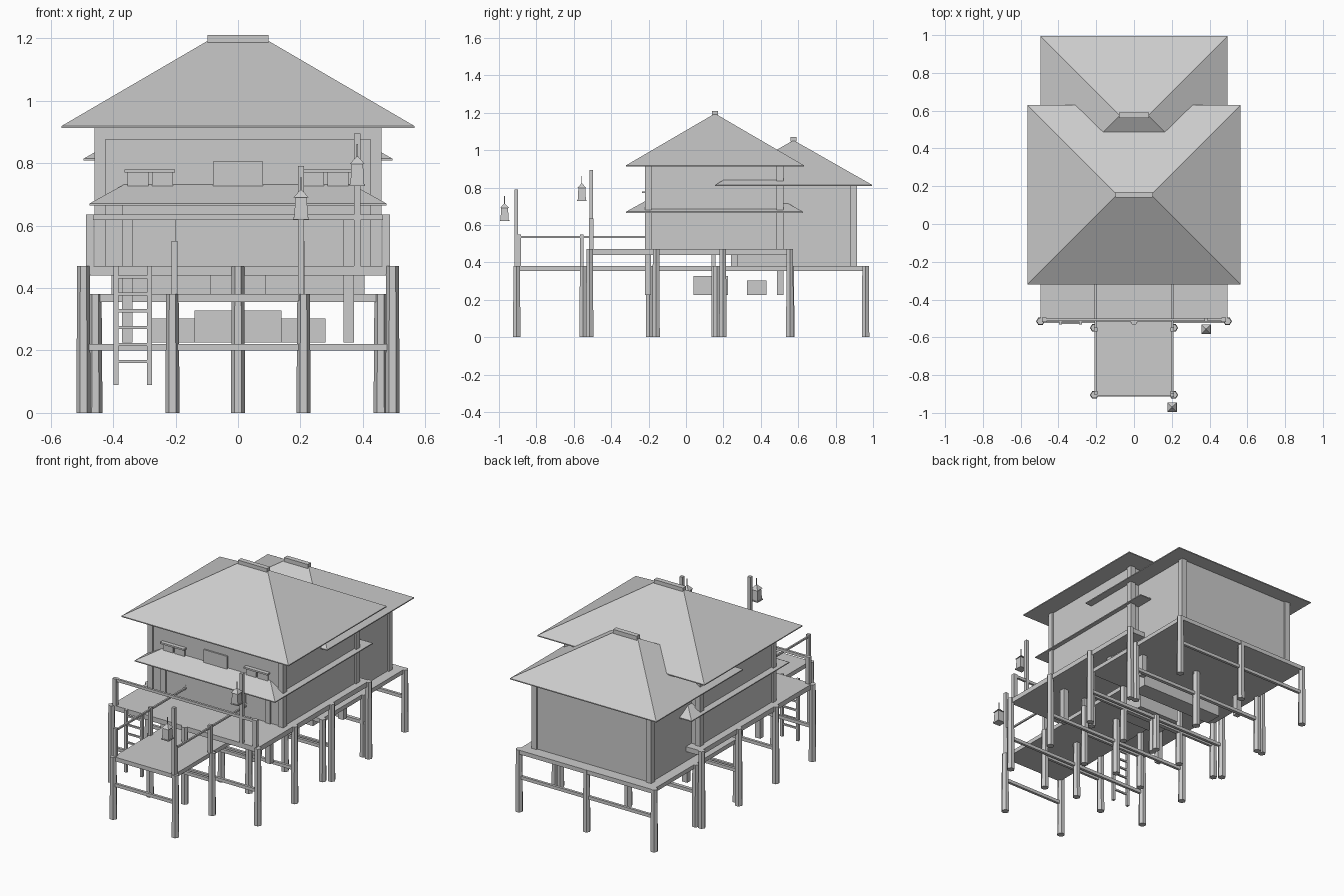
import bpy
import bmesh
import math
from mathutils import Matrix

cube = bpy.data.objects.get("Cube")
if cube:
    bpy.data.objects.remove(cube, do_unlink=True)

grey = bpy.data.materials.new("plain_grey")
grey.use_nodes = True
grey.diffuse_color = (0.6, 0.6, 0.6, 1)
grey.node_tree.nodes["Principled BSDF"].inputs["Base Color"].default_value = (0.6, 0.6, 0.6, 1)


def finish(name, bm):
    bmesh.ops.recalc_face_normals(bm, faces=bm.faces)
    mesh = bpy.data.meshes.new(name)
    bm.to_mesh(mesh)
    bm.free()
    mesh.materials.append(grey)
    obj = bpy.data.objects.new(name, mesh)
    bpy.context.collection.objects.link(obj)
    return obj


def box(name, x, y, z):
    """Box from (min, max) pairs."""
    bm = bmesh.new()
    bmesh.ops.create_cube(bm, size=1)
    for v in bm.verts:
        for i, (lo, hi) in enumerate((x, y, z)):
            v.co[i] = hi if v.co[i] > 0 else lo
    return finish(name, bm)


def post(name, x, y, z, w):
    return box(name, (x - w / 2, x + w / 2), (y - w / 2, y + w / 2), z)


def cone(name, x, y, z, r1, r2, sides, turn):
    bm = bmesh.new()
    bmesh.ops.create_cone(bm, cap_ends=True, segments=sides, radius1=r1, radius2=r2,
                          depth=z[1] - z[0],
                          matrix=Matrix.Translation((x, y, sum(z) / 2)) @ Matrix.Rotation(turn, 4, "Z"))
    return finish(name, bm)


def leg(name, x, y, top):
    cone(name, x, y, (0, top), 0.023, 0.02, 6, math.pi / 2)


def hip_roof(name, hx, y0, y1, z, inset, rise, lip=0.006):
    """Hipped roof with a flat underside and a thin edge."""
    bm = bmesh.new()
    rings = []
    for d, h in ((0, z), (0, z + lip), (inset, z + rise)):
        a, b, c = hx - d, y0 + d, y1 - d
        rings.append([bm.verts.new((px, py, h)) for px, py in ((-a, b), (a, b), (a, c), (-a, c))])
    for low, high in zip(rings, rings[1:]):
        for i in range(4):
            j = (i + 1) % 4
            bm.faces.new((low[i], low[j], high[j], high[i]))
    bm.faces.new(rings[0])
    bm.faces.new(rings[-1])
    return finish(name, bm)


def house(name, hx, y0, y1, z, w=0.035, inset=0.01):
    """Recessed walls with a square post at each corner."""
    box(name + "_walls", (inset - hx, hx - inset), (y0 + inset, y1 - inset), z)
    for x in (w / 2 - hx, hx - w / 2):
        for y in (y0 + w / 2, y1 - w / 2):
            post(name + "_post", x, y, z, w)


def stilts(name, xs, ys, top):
    """Rows of legs, each row tied by a cross beam."""
    for y in ys:
        for x in xs:
            leg(name + "_leg", x, y, top)
        box(name + "_beam", (xs[0], xs[-1]), (y - 0.008, y + 0.008), (0.2, 0.22))


# Decks on legs
box("main_deck", (-0.495, 0.495), (-0.515, 0.565), (0.44, 0.47))
stilts("main_deck", (-0.495, 0, 0.495), (-0.515, -0.16, 0.197, 0.555), 0.47)
box("back_deck", (-0.457, 0.457), (0.155, 0.975), (0.355, 0.38))
stilts("back_deck", (-0.457, 0, 0.457), (0.165, 0.56, 0.96), 0.38)
box("walkway", (-0.205, 0.205), (-0.91, 0.16), (0.355, 0.38))
walk_rows = (-0.905, -0.55, -0.195, 0.155)
stilts("walkway", (-0.21, 0.21), walk_rows, 0.38)

# Main house, with its lower storey posts carried below the deck
house("main_house", 0.46, -0.22, 0.52, (0.47, 0.916))
box("main_front_beam", (-0.44, 0.44), (-0.219, -0.2), (0.875, 0.913))
for x in (-0.355, 0.355):
    for y in (-0.203, 0.503):
        post("lower_storey_post", x, y, (0.225, 0.67), 0.034)
box("front_lintel", (-0.37, 0.37), (-0.219, -0.2), (0.62, 0.67))
box("front_door_panel", (-0.2, 0.2), (-0.215, -0.208), (0.47, 0.62))
hip_roof("skirt_roof", 0.475, -0.32, 0.625, 0.665, 0.12, 0.072)
hip_roof("main_roof", 0.565, -0.32, 0.63, 0.913, 0.465, 0.277)
box("main_ridge_cap", (-0.098, 0.098), (0.14, 0.17), (1.185, 1.21))

# Back house
house("back_house", 0.405, 0.24, 0.915, (0.38, 0.812))
box("back_house_door", (-0.09, 0.09), (0.243, 0.25), (0.38, 0.6))
hip_roof("back_roof", 0.495, 0.155, 0.995, 0.808, 0.415, 0.242)
box("back_ridge_cap", (-0.08, 0.08), (0.56, 0.59), (1.045, 1.07))

# Upper windows and centre board
for s in (-1, 1):
    for c in (0.242, 0.32):
        box("window_pane", (s * c - 0.034, s * c + 0.034), (-0.218, -0.209), (0.725, 0.77))
    box("window_hood", (s * 0.283 - 0.081, s * 0.283 + 0.081), (-0.235, -0.209), (0.77, 0.78))
box("centre_board", (-0.08, 0.08), (-0.219, -0.209), (0.72, 0.805))

# Crates stored under the house
box("front_crate", (-0.14, 0.14), (0.04, 0.225), (0.225, 0.328))
box("rear_crate", (-0.28, 0.28), (0.325, 0.43), (0.225, 0.302))

# Railings
for x in (-0.475, 0.475):
    post("deck_rail_post", x, -0.507, (0.47, 0.635), 0.024)
box("deck_rail", (-0.485, 0.485), (-0.514, -0.5), (0.618, 0.635))
for x in (-0.203, 0.203):
    for y in walk_rows:
        post("walkway_rail_post", x, y + (0.012 if y < -0.6 else -0.008), (0.38, 0.55), 0.02)
    box("walkway_rail", (x - 0.005, x + 0.005), (-0.89, 0.15), (0.53, 0.54))

# Ladder
for x in (-0.39, -0.284):
    box("ladder_side", (x - 0.008, x + 0.008), (-0.532, -0.516), (0.09, 0.47))
for i in range(6):
    z = 0.165 + i * 0.054
    box("ladder_rung", (-0.39, -0.284), (-0.529, -0.519), (z - 0.005, z + 0.005))


# Lanterns hanging beside tall poles
def lantern(x, y, z):
    turn = math.pi / 4
    cone("lantern_base", x, y, (z, z + 0.006), 0.036, 0.036, 4, turn)
    cone("lantern_body", x, y, (z + 0.006, z + 0.07), 0.031, 0.026, 4, turn)
    cone("lantern_cap", x, y, (z + 0.07, z + 0.094), 0.034, 0.004, 4, turn)
    post("lantern_wire", x, y, (z + 0.09, z + 0.135), 0.004)


post("deck_pole", 0.382, -0.507, (0.47, 0.895), 0.02)
lantern(0.382, -0.557, 0.727)
post("walkway_pole", 0.202, -0.907, (0.36, 0.79), 0.02)
lantern(0.202, -0.97, 0.62)
